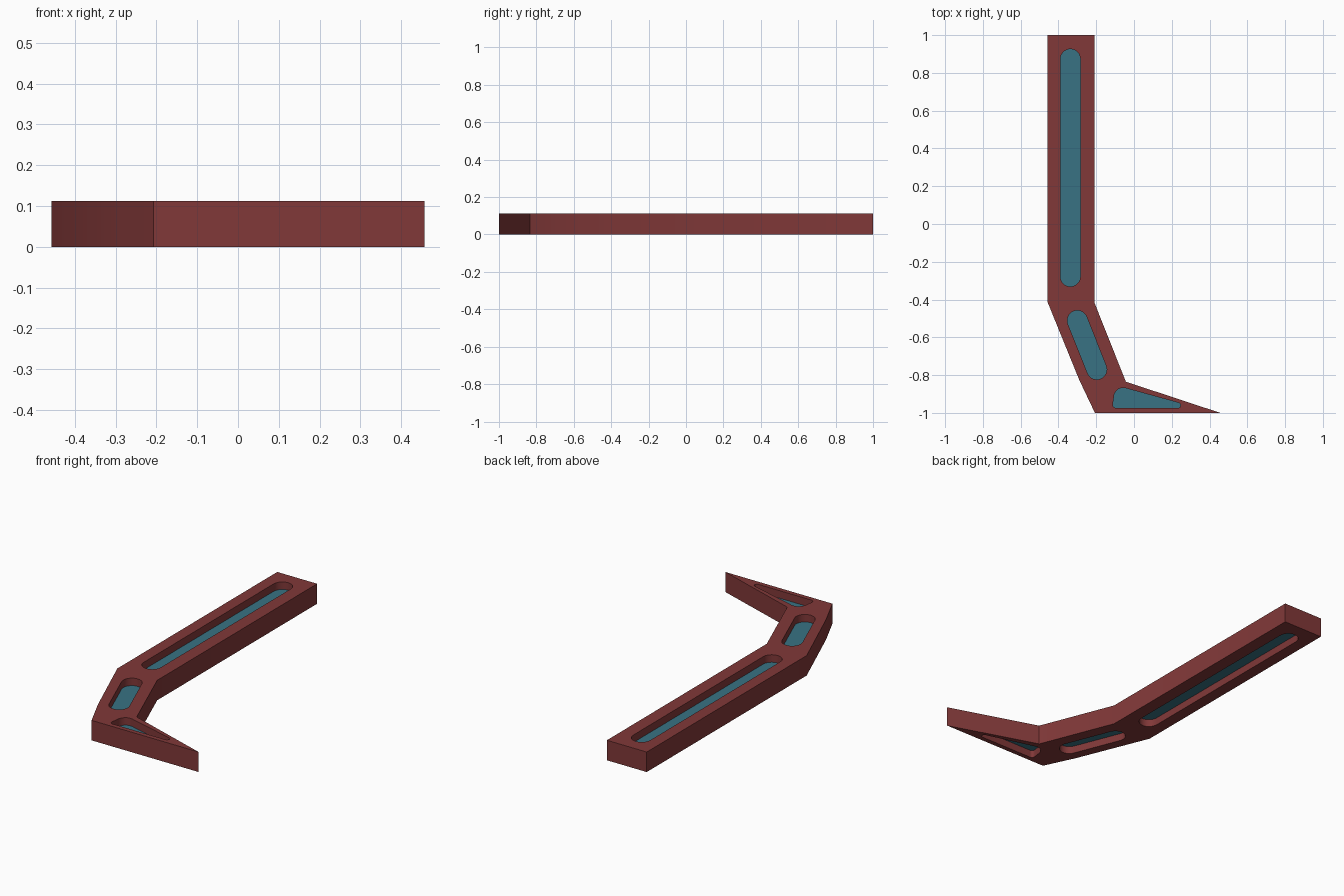
import bpy
import bmesh
from math import cos, sin, tau
from mathutils import Vector
from mathutils.geometry import convex_hull_2d

HEIGHT = 0.112
RECESS = 0.042

cube = bpy.data.objects.get("Cube")
if cube:
    bpy.data.objects.remove(cube, do_unlink=True)


def material(name, rgb):
    mat = bpy.data.materials.new(name)
    mat.use_nodes = True
    mat.diffuse_color = (*rgb, 1)
    mat.node_tree.nodes["Principled BSDF"].inputs["Base Color"].default_value = (*rgb, 1)
    return mat


def rounded_outline(circles, steps=32):
    """Convex outline wrapped around circles given as (x, y, radius)."""
    points = [Vector((x + r * cos(tau * i / steps), y + r * sin(tau * i / steps)))
              for x, y, r in circles for i in range(steps)]
    return [points[i] for i in convex_hull_2d(points)]


def slab(name, loops, bottom, top, mat):
    """Extrude an outline, with any further loops left as holes."""
    bm = bmesh.new()
    for loop in loops:
        verts = [bm.verts.new((x, y, bottom)) for x, y in loop]
        for a, b in zip(verts, verts[1:] + verts[:1]):
            bm.edges.new((a, b))
    bmesh.ops.triangle_fill(bm, edges=bm.edges[:], use_beauty=True)
    lifted = bmesh.ops.extrude_face_region(bm, geom=bm.faces[:], use_keep_orig=True)
    new_verts = [g for g in lifted["geom"] if isinstance(g, bmesh.types.BMVert)]
    bmesh.ops.translate(bm, verts=new_verts, vec=(0, 0, top - bottom))
    bmesh.ops.recalc_face_normals(bm, faces=bm.faces[:])
    mesh = bpy.data.meshes.new(name)
    bm.to_mesh(mesh)
    bm.free()
    mesh.materials.append(mat)
    obj = bpy.data.objects.new(name, mesh)
    bpy.context.collection.objects.link(obj)
    bpy.ops.object.select_all(action="DESELECT")
    obj.select_set(True)
    bpy.context.view_layer.objects.active = obj
    bpy.ops.object.shade_smooth_by_angle(angle=0.4)
    return obj


red = material("dark red", (0.22, 0.04, 0.04))
teal = material("teal", (0.04, 0.17, 0.23))

# Bent bar ending in a pointed foot
outline = [(-0.457, 1), (-0.457, -0.415), (-0.29, -0.825), (-0.207, -1),
           (0.457, -1), (-0.043, -0.835), (-0.21, -0.415), (-0.21, 1)]

# Rounded openings along the bar
slots = {
    "long_panel": [(-0.337, 0.873, 0.053), (-0.337, -0.278, 0.053)],
    "short_panel": [(-0.3, -0.511, 0.053), (-0.197, -0.77, 0.053)],
    "foot_panel": [(-0.058, -0.915, 0.048), (-0.095, -0.957, 0.017), (0.233, -0.96, 0.014)],
}
holes = {name: rounded_outline(circles) for name, circles in slots.items()}

slab("frame", [outline, *holes.values()], 0, HEIGHT, red)

# Recessed panels filling the openings
for name, loop in holes.items():
    slab(name, [loop], RECESS, HEIGHT - RECESS, teal)
